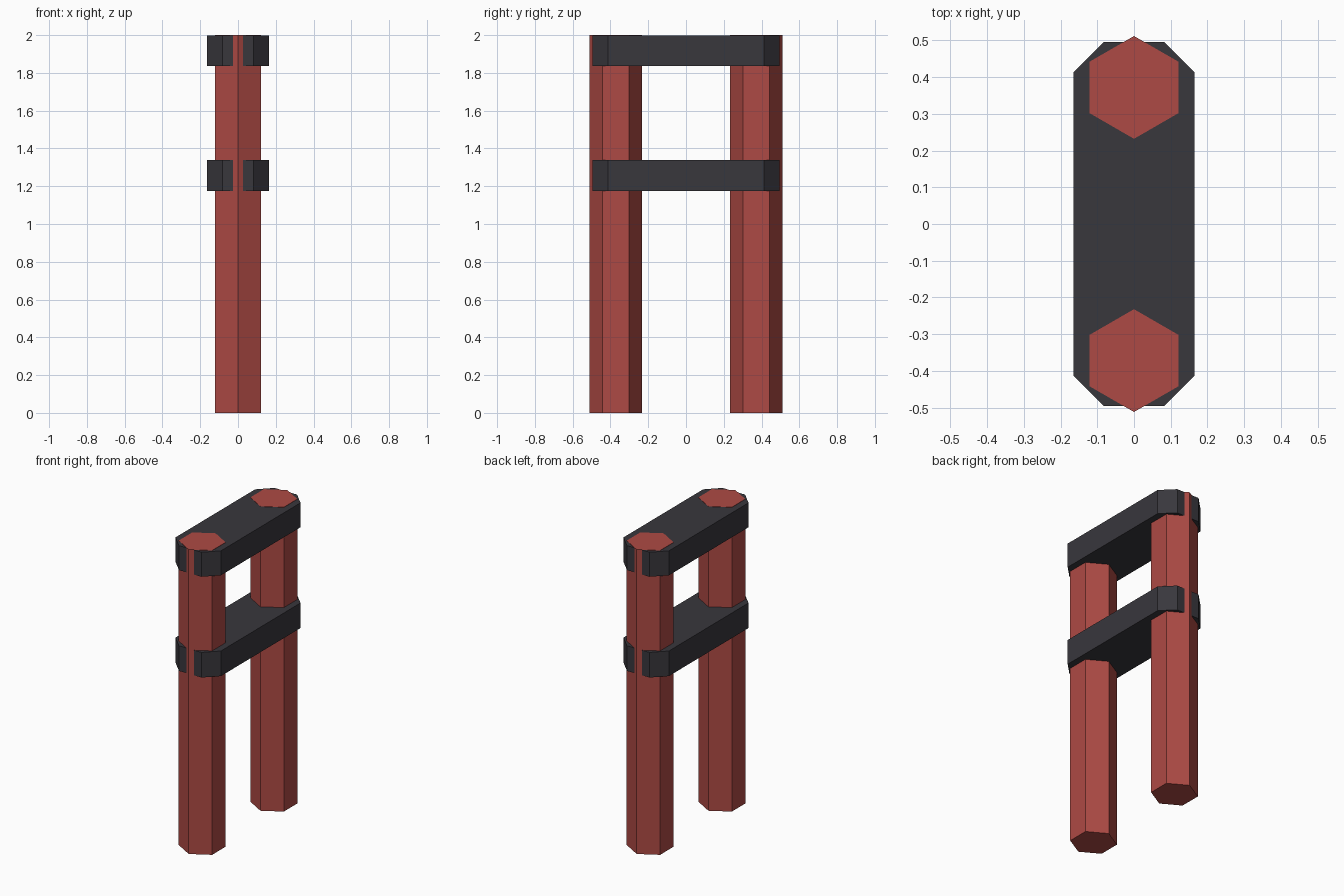
import bpy, bmesh, math

if "Cube" in bpy.data.objects:
    bpy.data.objects.remove(bpy.data.objects["Cube"])


def make_material(name, rgb):
    mat = bpy.data.materials.new(name)
    mat.diffuse_color = (*rgb, 1.0)
    mat.use_nodes = True
    mat.node_tree.nodes["Principled BSDF"].inputs["Base Color"].default_value = mat.diffuse_color
    return mat


RED = make_material("brick red", (0.42, 0.068, 0.058))
DARK = make_material("charcoal", (0.040, 0.038, 0.046))


def prism(name, outline, z0, z1, mat):
    """Extrude a flat outline from z0 up to z1."""
    bm = bmesh.new()
    base = bm.faces.new([bm.verts.new((x, y, z0)) for x, y in outline])
    top = bmesh.ops.extrude_face_region(bm, geom=[base])["geom"]
    verts = [v for v in top if isinstance(v, bmesh.types.BMVert)]
    bmesh.ops.translate(bm, verts=verts, vec=(0, 0, z1 - z0))
    bmesh.ops.recalc_face_normals(bm, faces=bm.faces)
    mesh = bpy.data.meshes.new(name)
    bm.to_mesh(mesh)
    bm.free()
    mesh.materials.append(mat)
    obj = bpy.data.objects.new(name, mesh)
    bpy.context.collection.objects.link(obj)
    return obj


# Hexagonal posts, points facing front and back
R, POST_Y = 0.14, 0.372
for name, cy in (("front_post", -POST_Y), ("back_post", POST_Y)):
    hexagon = [(R * math.cos(math.radians(30 + 60 * i)),
                cy + R * math.sin(math.radians(30 + 60 * i))) for i in range(6)]
    prism(name, hexagon, 0.0, 2.0, RED)

# Chamfered crossbars joining the posts; the top one sits a hair below the post ends
W, L, C = 0.165, 0.496, 0.083
octagon = [(W, -L + C), (W, L - C), (W - C, L), (-W + C, L),
           (-W, L - C), (-W, -L + C), (-W + C, -L), (W - C, -L)]
prism("lower_crossbar", octagon, 1.175, 1.34, DARK)
prism("upper_crossbar", octagon, 1.837, 1.998, DARK)
